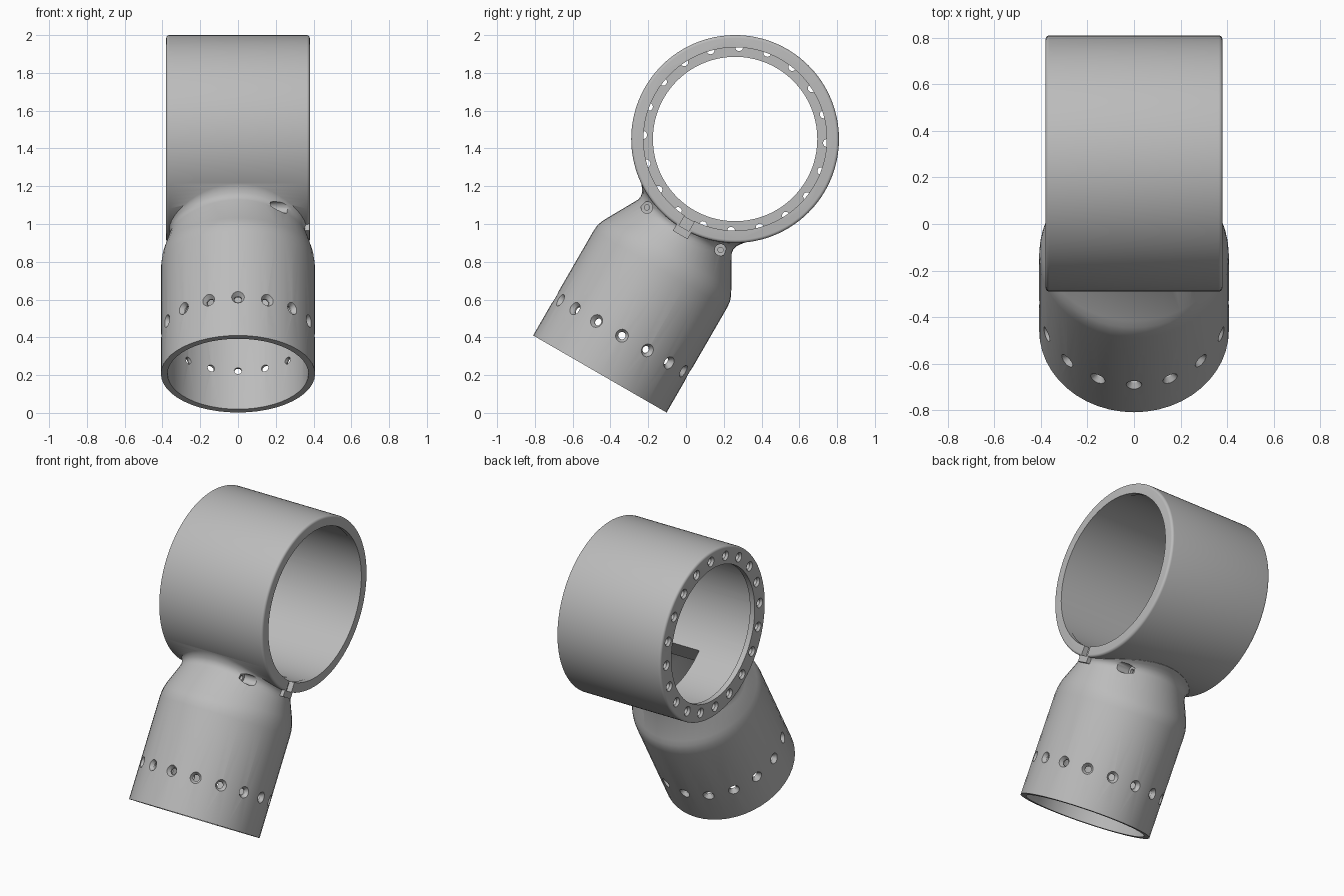
import bpy, bmesh, math
from mathutils import Matrix

if "Cube" in bpy.data.objects:
    bpy.data.objects.remove(bpy.data.objects["Cube"])

T, R = Matrix.Translation, lambda a, ax: Matrix.Rotation(math.radians(a), 4, ax)
RING = T((0, 0.26, 1.45)) @ R(90, 'Y')          # local z runs along world x
TUBE = T((0, -0.456, 0.206)) @ R(-30, 'X')      # local z runs up the tilted tube
AXIS = 1.434                                    # ring centre measured along the tube

grey = bpy.data.materials.new("grey")
grey.diffuse_color = (0.5, 0.5, 0.5, 1)
grey.use_nodes = True
grey.node_tree.nodes["Principled BSDF"].inputs["Base Color"].default_value = grey.diffuse_color
cutters = bpy.data.collections.new("cutters")
bpy.context.scene.collection.children.link(cutters)


def loft(name, rows, matrix, cutter=False):
    """Skin closed rows of points and cap both ends."""
    bm = bmesh.new()
    loops = [[bm.verts.new(p) for p in row] for row in rows]
    n = len(loops[0])
    for a, b in zip(loops, loops[1:]):
        for i in range(n):
            j = (i + 1) % n
            bm.faces.new((a[i], a[j], b[j], b[i]))
    bm.faces.new(loops[0][::-1])
    bm.faces.new(loops[-1])
    bm.transform(matrix)
    bmesh.ops.recalc_face_normals(bm, faces=bm.faces)
    me = bpy.data.meshes.new(name)
    bm.to_mesh(me)
    bm.free()
    me.materials.append(grey)
    ob = bpy.data.objects.new(name, me)
    (cutters if cutter else bpy.context.scene.collection).objects.link(ob)
    ob.hide_render = cutter
    return ob


def ellipse(rx, ry, z, n):
    pts = []
    for i in range(n):
        a = 2 * math.pi * i / n
        x, y = rx * math.cos(a), ry * math.sin(a)
        pts.append((x, y, z(y) if callable(z) else z))
    return pts


def turned(name, profile, matrix, n=16, cutter=False):
    return loft(name, [ellipse(r, r, z, n) for z, r in profile], matrix, cutter)


def box(name, x0, x1, w, z0, z1, cutter=False):
    rows = [[(x0, -w, z), (x1, -w, z), (x1, w, z), (x0, w, z)] for z in (z0, z1)]
    return loft(name, rows, TUBE, cutter)


def saddle(gap):
    """Height on the tube axis that hugs the ring surface at a given gap."""
    return lambda y: AXIS - math.sqrt((0.55 + gap) ** 2 - y * y)


# Ring body with rounded rims
B = 0.016
arc = [(0.38 - B + B * math.sin(math.radians(a)), 0.55 - B + B * math.cos(math.radians(a)))
       for a in range(0, 91, 18)]
body = turned("ring_and_tube_body", [(-z, r) for z, r in arc[::-1]] + arc, RING, 128)

# Tube with rounded shoulder, tapering neck and fillet onto the ring
SEG = 48
rows = [ellipse(rx, ry, t, SEG) for t, rx, ry in
        ((0, .408, .408), (.64, .408, .408), (.675, .406, .405), (.705, .402, .395),
         (.735, .396, .379))]
rows += [ellipse(rx, ry, saddle(g), SEG) for g, rx, ry in
         ((.055, .368, .286), (.034, .360, .282), (.018, .358, .287),
          (.007, .360, .299), (-.001, .364, .316), (-.04, .364, .316))]
tube = loft("tube", rows, TUBE)

# Small latch lug under the open rim
lug = box("latch_lug", 0.335, 0.379, 0.045, 0.85, 0.93)

# Ring bore with a narrow flange at the left end and a faint lip at the open end
turned("ring_bore", [(-0.5, 0.435), (-0.345, 0.435), (-0.345, 0.488), (0.345, 0.488),
                     (0.345, 0.485), (0.5, 0.485)], RING, 128, True)
# Tube bore following the outer shape, and the square port into the ring
turned("tube_bore", [(-0.1, 0.373), (0.64, 0.373), (0.7, 0.355), (0.84, 0.265)],
       TUBE, SEG, True)
box("port", -0.03, 0.25, 0.14, 0.8, 1.1, True)
# Slot in the open rim
box("rim_slot", 0.345, 0.5, 0.03, 0.89, 1.05, True)

# Countersunk holes around the tube
for i in range(16):
    turned("tube_hole", [(0.3, .02), (0.385, .02), (0.409, .036), (0.45, .062)],
           TUBE @ R(22.5 * i, 'Z') @ T((0, 0, 0.234)) @ R(90, 'Y'), 16, True)
# Countersunk holes around the flange
for i in range(20):
    turned("flange_hole", [(-0.42, .066), (-0.38, .031), (-0.366, .021), (-0.335, .021)],
           RING @ R(177.5 + 18 * i, 'Z') @ T((0.487, 0, 0)), 16, True)
# Two stepped screw holes in the neck
for side in (-1, 1):
    turned("screw_hole", [(0.145, .014), (0.17, .014), (0.171, .031), (0.6, .031)],
           TUBE @ T((0, side * 0.225, 0.888)) @ R(90, 'Y'), 20, True)


def boolean(op, target):
    m = body.modifiers.new(op.lower(), 'BOOLEAN')
    m.operation, m.solver = op, 'EXACT'
    if isinstance(target, bpy.types.Collection):
        m.operand_type, m.collection = 'COLLECTION', target
    else:
        m.object = target


for part in (tube, lug):
    boolean('UNION', part)
boolean('DIFFERENCE', cutters)

# Bake the result and remove the helpers
bpy.context.view_layer.update()
deps = bpy.context.evaluated_depsgraph_get()
baked = bpy.data.meshes.new_from_object(body.evaluated_get(deps))
body.modifiers.clear()
body.data = baked
for ob in [tube, lug] + list(cutters.objects):
    bpy.data.objects.remove(ob)
baked.materials.clear()
baked.materials.append(grey)
for p in baked.polygons:
    p.material_index = 0

bpy.ops.object.select_all(action='DESELECT')
body.select_set(True)
bpy.context.view_layer.objects.active = body
bpy.ops.object.shade_smooth_by_angle(angle=math.radians(32))
